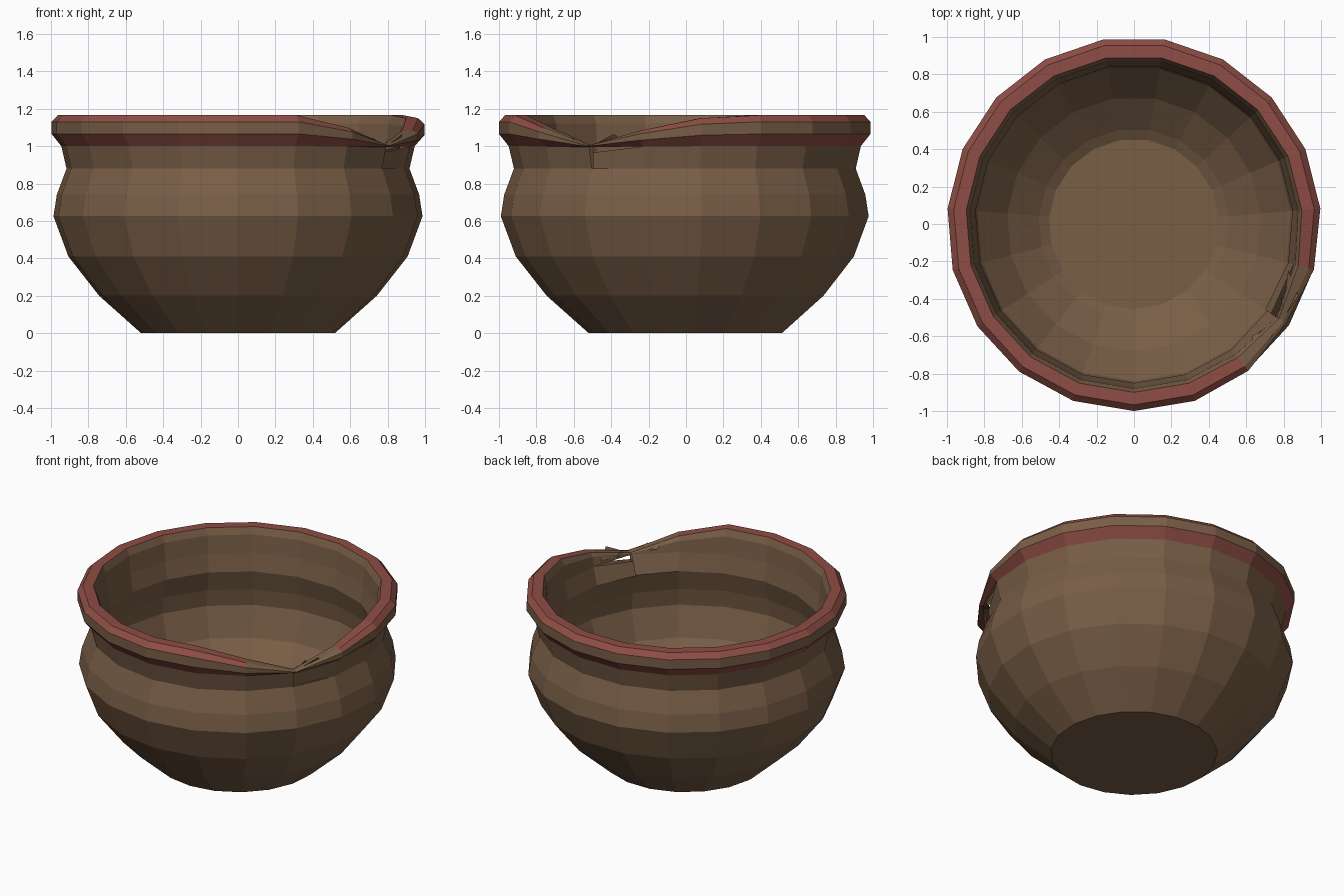
import bpy, bmesh, math
from mathutils import Vector

if "Cube" in bpy.data.objects:
    bpy.data.objects.remove(bpy.data.objects["Cube"])


def material(name, colour):
    m = bpy.data.materials.new(name)
    m.use_nodes = True
    m.diffuse_color = (*colour, 1)
    m.node_tree.nodes["Principled BSDF"].inputs["Base Color"].default_value = (*colour, 1)
    return m


clay = material("brown clay", (0.19, 0.112, 0.062))
glaze = material("red glaze", (0.27, 0.075, 0.058))

SIDES = 19
BREAK = 3                       # column where the rim is broken
DAMAGE = {2: 0.42, 3: 1.0, 4: 0.5, 5: 0.1}
NECK = 0.995

# Profile from the foot, up the outside, over the rim and down the inside
PROFILE = [(0.52, 0), (0.745, 0.2), (0.91, 0.41), (0.99, 0.625), (0.972, 0.74),
           (0.92, 0.88), (0.948, 1.0), (1.0, 1.065), (1.0, 1.13), (0.967, 1.165),
           (0.9, 1.165), (0.88, 1.12), (0.87, 1.0), (0.85, 0.88), (0.89, 0.74),
           (0.905, 0.625), (0.84, 0.43), (0.68, 0.24), (0.51, 0.11), (0.455, 0.08)]
RED_BANDS = {6, 8, 9}


def ring_point(col, r, z):
    a = -math.pi / 2 + math.tau * col / SIDES
    d = DAMAGE.get(col, 0)
    if z > NECK:
        z -= d * (z - NECK) * 0.95
        r += d ** 2 * (0.945 - r) * 0.55
    return Vector((r * math.cos(a), r * math.sin(a), z))


def finish(bm, name):
    mesh = bpy.data.meshes.new(name)
    bm.to_mesh(mesh)
    bm.free()
    mesh.materials.append(clay)
    mesh.materials.append(glaze)
    ob = bpy.data.objects.new(name, mesh)
    bpy.context.collection.objects.link(ob)
    return ob


# Pot body
bm = bmesh.new()
rows = [[bm.verts.new(ring_point(c, r, z)) for c in range(SIDES)] for r, z in PROFILE]
cracked = []
for i in range(len(rows) - 1):
    for c in range(SIDES):
        n = (c + 1) % SIDES
        f = bm.faces.new((rows[i][c], rows[i][n], rows[i + 1][n], rows[i + 1][c]))
        bare = c in (BREAK - 1, BREAK) and i > 7
        f.material_index = 1 if i in RED_BANDS and not bare else 0
        if c == BREAK and i in (5, 12):
            cracked.append(f)
bm.faces.new(list(reversed(rows[0])))
bm.faces.new(rows[-1])

# Loosened wall panel beside the break, pushed inward at the crack
crack_angle = -math.pi / 2 + math.tau * BREAK / SIDES
crack_dir = Vector((math.cos(crack_angle), math.sin(crack_angle), 0))
loose = bmesh.ops.split(bm, geom=cracked)["geom"]
for v in (g for g in loose if isinstance(g, bmesh.types.BMVert)):
    if abs(math.atan2(v.co.y, v.co.x) - crack_angle) < 0.05:
        top = v.co.z > 0.94
        v.co -= crack_dir * (0.035 if top else 0.012)
        v.co.z -= 0.03 if top else 0
finish(bm, "pot_body")

# Jagged splinters along the broken edge
bm = bmesh.new()
tip = ring_point(BREAK, 0.94, 1.0)
for col, r, lift in ((2.35, 0.9, 0.07), (2.6, 0.95, 0.05), (3.3, 0.9, 0.04),
                     (3.5, 0.96, 0.07), (3.75, 0.89, 0.06)):
    a = ring_point(col, r, NECK) + Vector((0, 0, lift))
    b = ring_point(col + 0.12, r - 0.03, NECK) + Vector((0, 0, lift * 0.5))
    bm.faces.new([bm.verts.new(p) for p in (tip, a, b)])
finish(bm, "broken_splinters")
